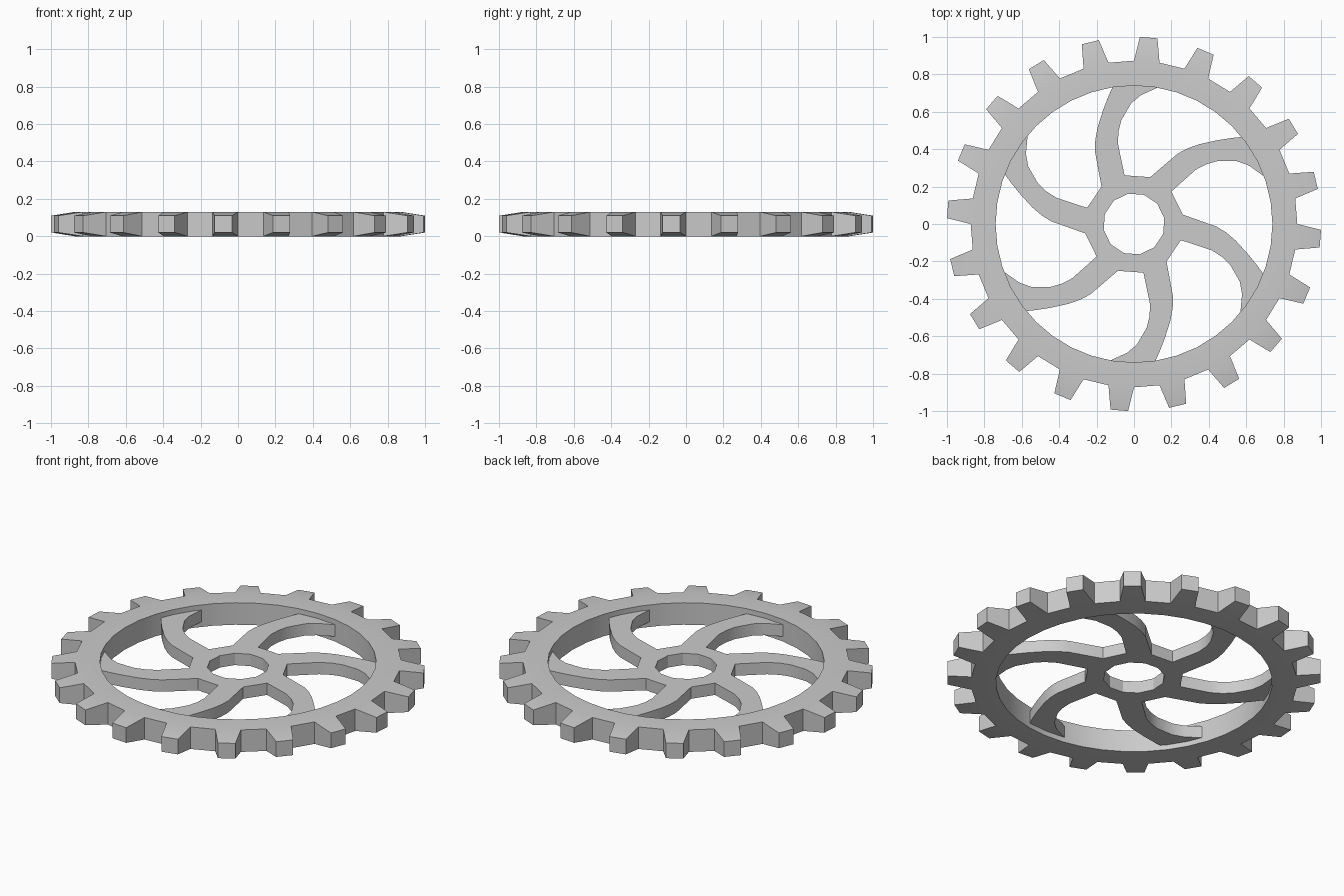
import bpy, bmesh, math
from mathutils import Vector, Matrix

if "Cube" in bpy.data.objects:
    bpy.data.objects.remove(bpy.data.objects["Cube"])

H = 0.13                  # rim thickness
WEB = (0.03, 0.10)        # bottom and top of hub and spokes
TEETH = 20


def polar(r, deg, z):
    a = math.radians(deg)
    return Vector((r * math.cos(a), r * math.sin(a), z))


def finish(name, bm):
    bmesh.ops.remove_doubles(bm, verts=bm.verts, dist=1e-4)
    bmesh.ops.recalc_face_normals(bm, faces=bm.faces)
    me = bpy.data.meshes.new(name)
    bm.to_mesh(me)
    bm.free()
    ob = bpy.data.objects.new(name, me)
    bpy.context.collection.objects.link(ob)
    bpy.ops.object.select_all(action='DESELECT')
    ob.select_set(True)
    bpy.context.view_layer.objects.active = ob
    bpy.ops.object.shade_smooth_by_angle(angle=math.radians(25))
    return ob


def quad(bm, *pts):
    bm.faces.new([bm.verts.new(p) for p in pts])


def ring_segment(bm, r0, r1, a0, a1, z0, z1, outer=True):
    # one arc step of a flat ring, outer wall optional
    p = [[polar(r, a, z) for z in (z0, z1)]
         for r, a in ((r0, a0), (r1, a0), (r1, a1), (r0, a1))]
    quad(bm, *[q[0] for q in p])
    quad(bm, *[q[1] for q in p])
    quad(bm, p[0][0], p[3][0], p[3][1], p[0][1])
    if outer:
        quad(bm, p[1][0], p[2][0], p[2][1], p[1][1])


# toothed rim: even steps carry a tapered tooth, odd steps are gaps
bm = bmesh.new()
step = 180 / TEETH
for i in range(2 * TEETH):
    a0, a1 = i * step, (i + 1) * step
    a0, a1 = a0 - step, a1 - step
    tooth = i % 2 == 0
    ring_segment(bm, 0.74, 0.873, a0, a1, 0, H, not tooth)
    if tooth:
        base = [polar(0.873, a, z) for a, z in ((a0, 0), (a1, 0), (a1, H), (a0, H))]
        b0, b1 = a0 + 1.8, a1 - 1.8
        tip = [polar(1.0005, a, z) for a, z in
               ((b0, 0.02), (b1, 0.02), (b1, H - 0.02), (b0, H - 0.02))]
        quad(bm, *tip)
        for k in range(4):
            n = (k + 1) % 4
            quad(bm, base[k], base[n], tip[n], tip[k])
finish("toothed_rim", bm)

# twelve-sided hub with curved spokes growing from every other side
HUB_A = 101
left = [(-0.209, 0.39), (-0.207, 0.45), (-0.195, 0.515), (-0.165, 0.61), (-0.106, 0.76)]
right = [(-0.086, 0.43), (-0.083, 0.495), (-0.068, 0.555), (-0.015, 0.645), (0.036, 0.688)]
left_end, right_end = (-0.10, 0.765), (0.16, 0.745)
bm = bmesh.new()
for i in range(12):
    a = HUB_A + 30 * i
    ring_segment(bm, 0.165, 0.265, a, a + 30, *WEB, outer=i % 2 == 1)
start_l, start_r = polar(0.265, HUB_A + 30, 0), polar(0.265, HUB_A, 0)
L = [start_l[:2]] + left[:-1] + [(-0.138, 0.68), left_end]
R = [start_r[:2]] + right + [right_end]
for s in range(6):
    rot = Matrix.Rotation(math.radians(60 * s), 3, 'Z')
    rows = [[rot @ Vector((*p, z)) for p, z in
             ((l, WEB[0]), (r, WEB[0]), (r, WEB[1]), (l, WEB[1]))]
            for l, r in zip(L, R)]
    for A, B in zip(rows, rows[1:]):
        for k in range(4):
            n = (k + 1) % 4
            quad(bm, A[k], A[n], B[n], B[k])
    quad(bm, *rows[-1])
finish("hub_and_spokes", bm)
